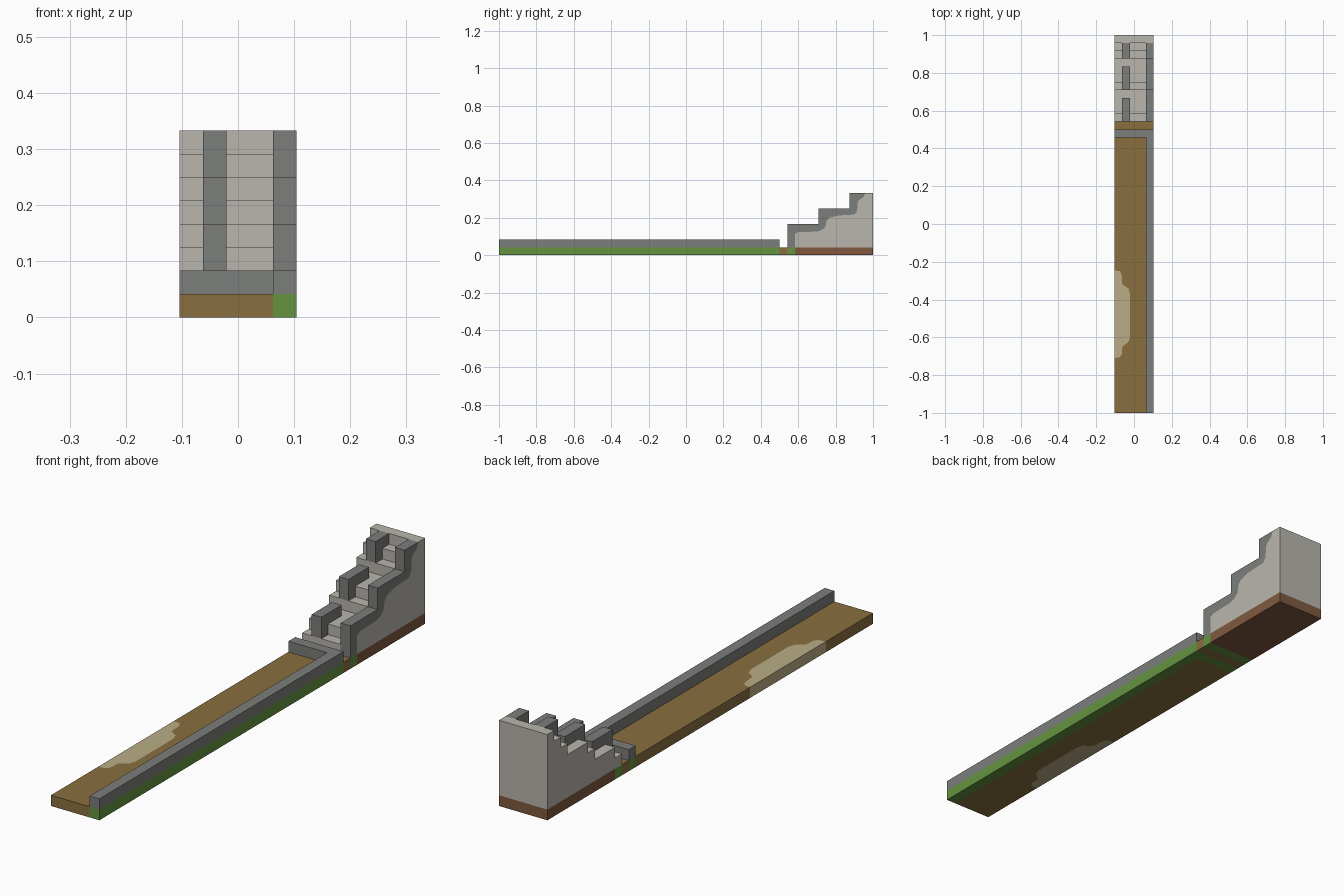
import bpy, bmesh

old = bpy.data.objects.get("Cube")
if old:
    bpy.data.objects.remove(old)

U = 1 / 24                      # one block
L, R = -2.5 * U, 2.5 * U        # outer sides
W = R - U                       # inner face of the long wall


def material(name, hex_code):
    rgb = [int(hex_code[i:i + 2], 16) / 255 for i in (0, 2, 4)]
    lin = [c / 12.92 if c <= 0.04045 else ((c + 0.055) / 1.055) ** 2.4 for c in rgb]
    m = bpy.data.materials.new(name)
    m.use_nodes = True
    m.diffuse_color = (*lin, 1)
    m.node_tree.nodes["Principled BSDF"].inputs["Base Color"].default_value = (*lin, 1)
    return m


stone = material("light stone", "BAB6AE")
grey = material("grey stone", "7C7E7B")
grass = material("grass green", "659440")
path = material("path brown", "8A6F40")
sand = material("pale sand", "BAAD86")
dirt = material("dirt brown", "80593F")


def prism(name, points, low, high, mat, axis="z"):
    """Extrude an outline: (x, y) along z, or (y, z) along x."""
    place = (lambda a, b, t: (a, b, t)) if axis == "z" else (lambda a, b, t: (t, a, b))
    bm = bmesh.new()
    base = bm.faces.new([bm.verts.new(place(a, b, low)) for a, b in points])
    moved = bmesh.ops.extrude_face_region(bm, geom=[base])["geom"]
    bmesh.ops.translate(bm, vec=place(0, 0, high - low),
                        verts=[v for v in moved if isinstance(v, bmesh.types.BMVert)])
    bmesh.ops.recalc_face_normals(bm, faces=bm.faces)
    mesh = bpy.data.meshes.new(name)
    bm.to_mesh(mesh)
    bm.free()
    mesh.materials.append(mat)
    ob = bpy.data.objects.new(name, mesh)
    bpy.context.collection.objects.link(ob)
    return ob


def box(name, x0, x1, y0, y1, z0, z1, mat):
    return prism(name, [(x0, y0), (x1, y0), (x1, y1), (x0, y1)], z0, z1, mat)


# Block rows along the length, counted from the middle
WALL, GAP, STAIR, DIRT = 11 * U, 12 * U, 13 * U, 14 * U

# Path with a pale sand patch let into its edge
patch = [(L, -.245), (-.075, -.25), (-.065, -.27), (-.062, -.32), (-.03, -.34),
         (-.021, -.37), (-.021, -.6), (-.03, -.625), (-.062, -.65), (-.065, -.69),
         (-.075, -.705), (L, -.71)]
prism("sand_patch", patch, 0, U, sand)
prism("path", [(L, -1), (W, -1), (W, WALL), (L, WALL)] + patch, 0, U, path)

# Ground strips
box("grass_edge", W, R, -1, GAP, 0, U, grass)
box("grass_under_cross_wall", L, W, WALL, GAP, 0, U, grass)
box("path_gap", L, R, GAP, STAIR, 0, U, path)
box("grass_under_first_step", L, R, STAIR, DIRT, 0, U, grass)
box("dirt_base", L, R, DIRT, 1, 0, U, dirt)

# Low walls
box("long_wall", W, R, -1, GAP, U, 2 * U, grey)
box("cross_wall", L, W, WALL, GAP, U, 2 * U, grey)

# Stairs: each riser climbs one block
profile = [(1, U), (STAIR, U)]
for i, row in enumerate((13, 14, 17, 18, 21, 22, 23)):
    profile += [(row * U, (i + 1) * U), (row * U, (i + 2) * U)]
profile = profile[:2] + profile[3:] + [(1, 8 * U)]
prism("stairs", profile, L, W, stone, "x")

# Side parapet: grey stepped coping over a light stone core
seam = [(DIRT, U), (DIRT, .115), (.6, .123), (.7, .126), (.725, .134), (.745, .15),
        (.752, .185), (.767, .2), (.81, .212), (.9, .217), (.915, .235), (.917, .28),
        (.925, .295), (.95, .312), (23 * U, 8 * U)]
coping = [(21 * U, 8 * U), (21 * U, 6 * U), (17 * U, 6 * U), (17 * U, 4 * U),
          (STAIR, 4 * U), (STAIR, U)]
prism("parapet_coping", seam + coping, W, R, grey, "x")
prism("parapet_core", seam + [(1, 8 * U), (1, U)], W, R, stone, "x")

# Middle rail blocks standing on the steps
for i, (row, length) in enumerate(((13, 3), (17, 3), (21, 2))):
    box(f"rail_block_{i + 1}", -1.5 * U, -.5 * U, row * U, (row + length) * U,
        (2 + 2 * i) * U, (4 + 2 * i) * U, grey)
